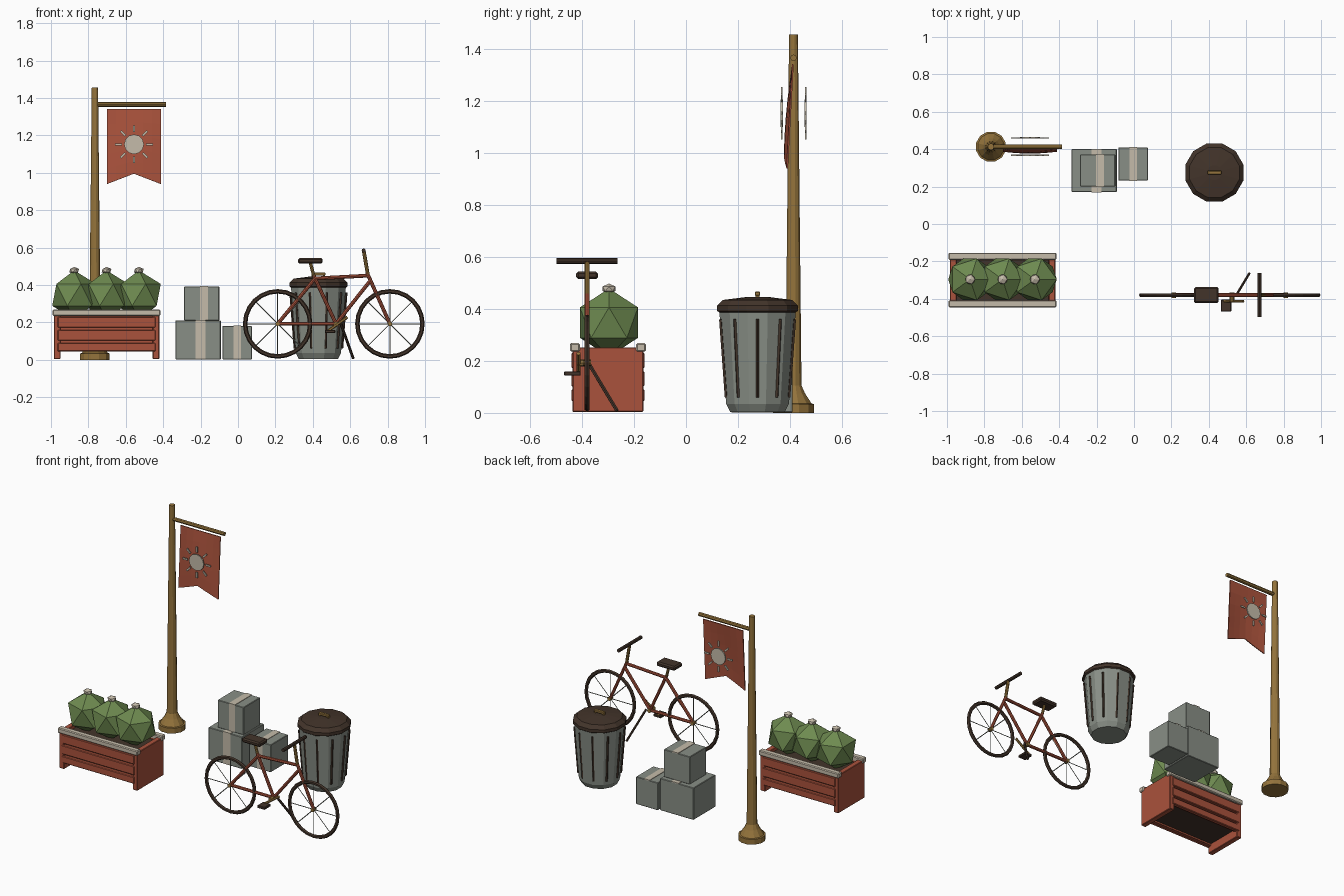
import bpy, bmesh, math
from mathutils import Vector, Matrix

if "Cube" in bpy.data.objects:
    bpy.data.objects.remove(bpy.data.objects["Cube"])


def material(name, rgb):
    m = bpy.data.materials.new(name)
    m.diffuse_color = (*rgb, 1)
    m.use_nodes = True
    m.node_tree.nodes["Principled BSDF"].inputs["Base Color"].default_value = m.diffuse_color
    return m


RED = material("brick red", (0.40, 0.085, 0.045))
GOLD = material("aged brass", (0.30, 0.175, 0.045))
DARK = material("dark brown", (0.055, 0.034, 0.023))
GREEN = material("leaf green", (0.155, 0.255, 0.08))
GREY = material("warm grey", (0.25, 0.275, 0.24))
CREAM = material("cream", (0.56, 0.50, 0.40))


def finish(name, bm, mat):
    bmesh.ops.recalc_face_normals(bm, faces=bm.faces)
    me = bpy.data.meshes.new(name)
    bm.to_mesh(me)
    bm.free()
    me.materials.append(mat)
    ob = bpy.data.objects.new(name, me)
    bpy.context.collection.objects.link(ob)
    return ob


def box(name, lo, hi, mat, bevel=0.0):
    lo, hi = Vector(lo), Vector(hi)
    bm = bmesh.new()
    bmesh.ops.create_cube(bm, size=1, matrix=Matrix.Translation((lo + hi) / 2)
                          @ Matrix.Diagonal((*(hi - lo), 1)))
    if bevel:
        bmesh.ops.bevel(bm, geom=bm.edges[:], offset=bevel, segments=1, affect='EDGES')
    return finish(name, bm, mat)


def tube(name, p, q, r, mat, sides=8, r2=None):
    p, q = Vector(p), Vector(q)
    d = q - p
    bm = bmesh.new()
    bmesh.ops.create_cone(bm, cap_ends=True, segments=sides, radius1=r,
                          radius2=r if r2 is None else r2, depth=d.length,
                          matrix=Matrix.Translation((p + q) / 2)
                          @ d.to_track_quat('Z', 'Y').to_matrix().to_4x4())
    return finish(name, bm, mat)


def lathe(name, profile, centre, mat, sides=12):
    bm = bmesh.new()
    rings = []
    for r, z in profile:
        rings.append([bm.verts.new((centre[0] + r * math.cos(2 * math.pi * (i + 0.5) / sides),
                                    centre[1] + r * math.sin(2 * math.pi * (i + 0.5) / sides), z))
                      for i in range(sides)])
    for a, b in zip(rings, rings[1:]):
        for i in range(sides):
            j = (i + 1) % sides
            bm.faces.new((a[i], a[j], b[j], b[i]))
    bm.faces.new(rings[0])
    bm.faces.new(rings[-1])
    return finish(name, bm, mat)


def ball(name, c, scale, mat):
    bm = bmesh.new()
    bmesh.ops.create_icosphere(bm, subdivisions=1, radius=1,
                               matrix=Matrix.Translation(c) @ Matrix.Diagonal((*scale, 1)))
    return finish(name, bm, mat)


# Planter: end panels, slatted sides, rails and soil
PX, PY = -0.703, -0.30
for s, side in ((-1, "left"), (1, "right")):
    xs = sorted((PX + s * 0.247, PX + s * 0.282))
    box(f"planter_end_{side}", (xs[0], PY - 0.136, 0.004), (xs[1], PY + 0.136, 0.252), RED, 0.003)
for s, side in ((-1, "front"), (1, "back")):
    def strip(name, x, y0, y1, z0, z1, mat, bevel=0.0):
        a, b = sorted((PY + s * y0, PY + s * y1))
        box(f"planter_{side}_{name}", (PX - x, a, z0), (PX + x, b, z1), mat, bevel)
    strip("wall", 0.247, 0.108, 0.120, 0.05, 0.24, RED)
    for i, (z0, z1) in enumerate(((0.045, 0.09), (0.102, 0.160), (0.172, 0.230))):
        strip(f"slat_{i}", 0.262, 0.115, 0.141, z0, z1, RED, 0.004)
    strip("rail", 0.288, 0.108, 0.146, 0.235, 0.268, CREAM, 0.005)
box("planter_soil", (PX - 0.247, PY - 0.108, 0.06), (PX + 0.247, PY + 0.108, 0.232), DARK)

# Shrubs with a blossom on top
for i in range(3):
    x = PX + (i - 1) * 0.173
    ball(f"shrub_{i}", (x, -0.296, 0.347), (0.131, 0.131, 0.131), GREEN)
    ball(f"blossom_{i}", (x, -0.296, 0.477), (0.029, 0.029, 0.02), CREAM)

# Banner pole and arm
BX, BY = -0.765, 0.413
lathe("pole", [(0.082, 0), (0.082, 0.034), (0.072, 0.036), (0.046, 0.075), (0.032, 0.105),
               (0.0175, 1.455)], (BX, BY), GOLD)
tube("banner_arm", (BX, BY, 1.365), (-0.385, BY, 1.365), 0.0125, GOLD)

# Billowing swallow-tailed banner
bm = bmesh.new()
NU, NV = 6, 5
grid = []
for j in range(NV + 1):
    v = j / NV
    row = []
    for i in range(NU + 1):
        u = i / NU
        bottom = 0.94 + 0.055 * (1 - abs(2 * u - 1))
        y = 0.411 - 0.022 * v - 0.012 * math.sin(math.pi * u) * math.sin(math.pi * v * 0.7)
        row.append(bm.verts.new((-0.70 + 0.287 * u, y, 1.34 + (bottom - 1.34) * v)))
    grid.append(row)
for j in range(NV):
    for i in range(NU):
        bm.faces.new((grid[j][i], grid[j + 1][i], grid[j + 1][i + 1], grid[j][i + 1]))
banner = finish("banner", bm, RED)
solid = banner.modifiers.new("thickness", 'SOLIDIFY')
solid.thickness = 0.006
solid.offset = 0

# Sun emblem on both sides of the banner
SX, SZ = -0.556, 1.152
for y, side in ((0.368, "front"), (0.460, "back")):
    tube(f"sun_disc_{side}", (SX, y - 0.004, SZ), (SX, y + 0.004, SZ), 0.053, CREAM, 12)
    for k in range(8):
        bm = bmesh.new()
        bmesh.ops.create_cube(bm, size=1, matrix=Matrix.Translation((SX, y, SZ))
                              @ Matrix.Rotation(k * math.pi / 4, 4, 'Y')
                              @ Matrix.Translation((0.083, 0, 0))
                              @ Matrix.Diagonal((0.036, 0.007, 0.011, 1)))
        finish(f"sun_ray_{side}_{k}", bm, CREAM)

# Parcels with tape over the top and down the front
for name, x0, x1, y0, y1, z0, z1, w in (
        ("large", -0.334, -0.092, 0.172, 0.40, 0.002, 0.211, 0.027),
        ("stacked", -0.288, -0.100, 0.200, 0.372, 0.211, 0.391, 0.022),
        ("small", -0.083, 0.074, 0.232, 0.410, 0.002, 0.181, 0.02)):
    box(f"parcel_{name}", (x0, y0, z0), (x1, y1, z1), GREY, 0.003)
    c = (x0 + x1) / 2 + (0.012 if name != "small" else 0)
    box(f"tape_top_{name}", (c - w, y0 - 0.003, z1 - 0.003), (c + w, y1 + 0.001, z1 + 0.003), CREAM)
    box(f"tape_front_{name}", (c - w, y0 - 0.003, z0 + 0.003), (c + w, y0 + 0.003, z1 - 0.003), CREAM)

# Rubbish bin with ribs, lid and handle
CX, CY = 0.43, 0.275
lathe("bin_body", [(0.108, 0.003), (0.125, 0.035), (0.152, 0.39)], (CX, CY), GREY)
for k in range(10):
    a = k * math.pi / 5
    c, s = math.cos(a), math.sin(a)
    tube(f"bin_rib_{k}", (CX + 0.126 * c, CY + 0.126 * s, 0.06),
         (CX + 0.149 * c, CY + 0.149 * s, 0.36), 0.0065, DARK, 4)
lathe("bin_lid", [(0.150, 0.385), (0.161, 0.392), (0.161, 0.412), (0.138, 0.434), (0.04, 0.446)],
      (CX, CY), DARK)
for dx in (-0.03, 0.03):
    box("lid_handle_post", (CX + dx - 0.006, CY - 0.008, 0.435), (CX + dx + 0.006, CY + 0.008, 0.455), GOLD)
box("lid_handle", (CX - 0.037, CY - 0.01, 0.45), (CX + 0.037, CY + 0.01, 0.466), GOLD, 0.003)

# Bicycle wheels
Y = -0.38
for x, name in ((0.212, "rear"), (0.812, "front")):
    bm = bmesh.new()
    n, m = 24, 6
    ring = []
    for i in range(n):
        a = 2 * math.pi * i / n
        sect = []
        for j in range(m):
            b = 2 * math.pi * j / m
            r = 0.174 + 0.012 * math.cos(b)
            sect.append(bm.verts.new((x + r * math.cos(a), Y + 0.011 * math.sin(b), 0.192 + r * math.sin(a))))
        ring.append(sect)
    for i in range(n):
        for j in range(m):
            p, q, k = ring[i], ring[(i + 1) % n], (j + 1) % m
            bm.faces.new((p[j], q[j], q[k], p[k]))
    finish(f"{name}_tyre", bm, DARK)
    tube(f"{name}_hub", (x, Y - 0.015, 0.192), (x, Y + 0.015, 0.192), 0.012, GOLD)
    for k in range(4):
        a = k * math.pi / 4
        d = Vector((math.cos(a), 0, math.sin(a))) * 0.168
        c = Vector((x, Y, 0.192))
        tube(f"{name}_spokes_{k}", c - d, c + d, 0.0028, GREY, 4)

# Bicycle frame
rear, front, crank = (0.212, 0.192), (0.812, 0.192), (0.524, 0.192)
seat, head = (0.412, 0.435), (0.695, 0.45)
for name, p, q in (("chain_stay", rear, crank), ("seat_stay", rear, seat),
                   ("seat_tube", crank, (0.405, 0.45)), ("top_tube", seat, head),
                   ("down_tube", crank, (0.705, 0.42)), ("fork", (0.69, 0.465), front)):
    tube(name, (p[0], Y, p[1]), (q[0], Y, q[1]), 0.010, RED)

# Saddle and handlebar
tube("seat_post", (0.408, Y, 0.44), (0.385, Y, 0.525), 0.009, GOLD)
box("saddle", (0.32, Y - 0.042, 0.514), (0.453, Y + 0.042, 0.543), DARK, 0.008)
tube("handlebar_stem", (0.695, Y, 0.45), (0.672, Y, 0.585), 0.010, GOLD)
tube("handlebar", (0.672, Y - 0.117, 0.584), (0.672, Y + 0.117, 0.584), 0.011, DARK)

# Crank, pedal and kickstand
tube("crank_axle", (0.524, Y - 0.038, 0.192), (0.524, Y + 0.015, 0.192), 0.013, GOLD)
tube("crank_arm", (0.475, -0.413, 0.150), (0.585, -0.413, 0.228), 0.008, GOLD, 6)
box("pedal", (0.465, -0.468, 0.143), (0.520, -0.405, 0.160), DARK, 0.003)
tube("kickstand", (0.55, -0.375, 0.192), (0.616, -0.265, 0.008), 0.0075, DARK, 6)
